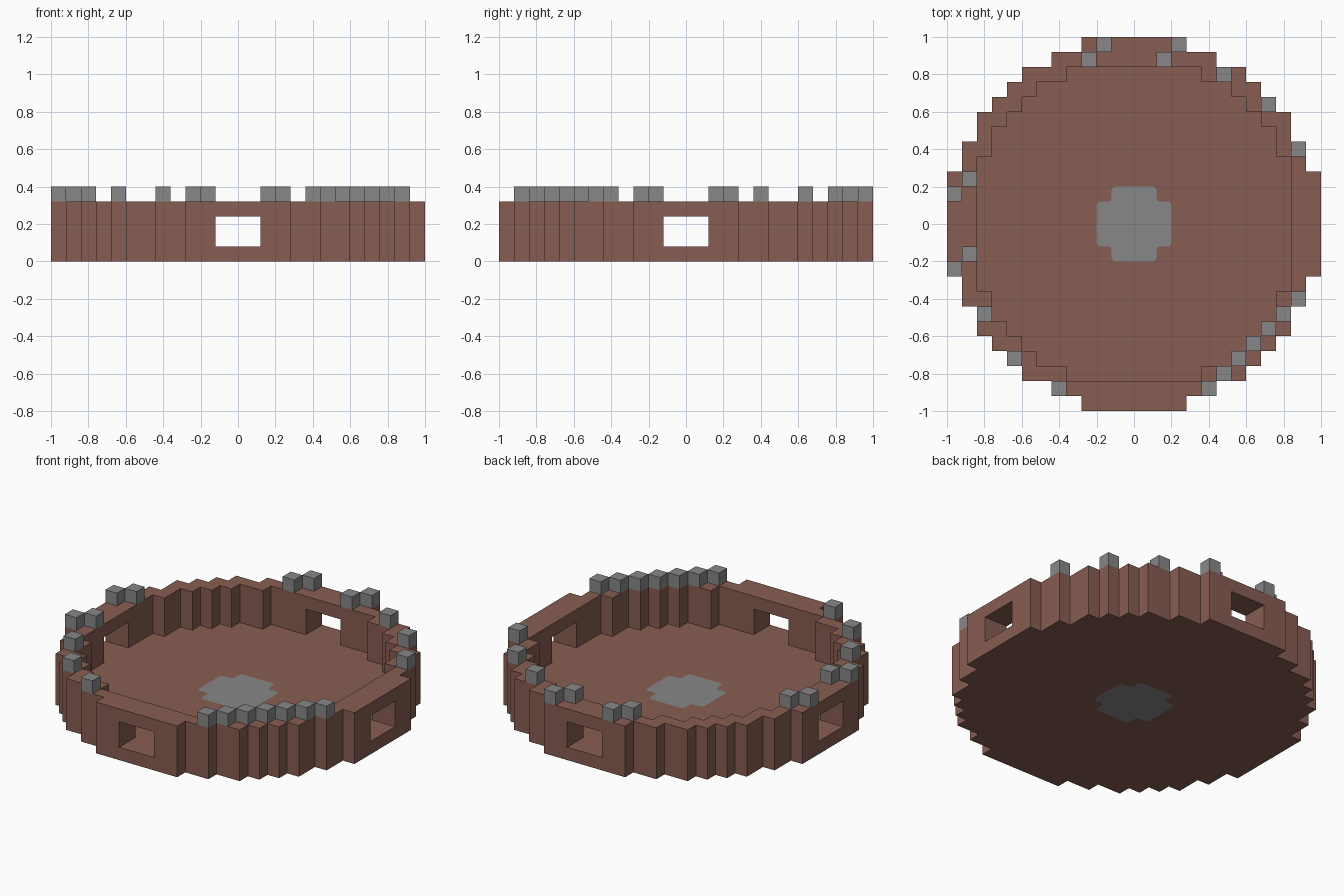
import bpy, bmesh
from mathutils import Vector

U = 0.08            # size of one block
OUTER, INNER = 156, 120   # squared radii, in blocks

cube = bpy.data.objects.get("Cube")
if cube:
    bpy.data.objects.remove(cube, do_unlink=True)


def material(name, rgb):
    m = bpy.data.materials.new(name)
    m.use_nodes = True
    m.diffuse_color = (*rgb, 1)
    bsdf = m.node_tree.nodes["Principled BSDF"]
    bsdf.inputs["Base Color"].default_value = (*rgb, 1)
    bsdf.inputs["Roughness"].default_value = 0.9
    return m


brown = material("brown stone", (0.243, 0.110, 0.084))
grey = material("grey stone", (0.243, 0.243, 0.243))


def blocks(name, cells, mat, round_corners=0):
    """Join blocks into one shell that keeps only the exposed faces."""
    cells = set(cells)
    bm = bmesh.new()
    for cell in cells:
        centre = Vector(cell) + Vector((0, 0, 0.5))
        for axis in range(3):
            for sign in (-1, 1):
                n = Vector((0, 0, 0))
                n[axis] = sign
                if tuple(int(c + d) for c, d in zip(cell, n)) in cells:
                    continue
                a = Vector((0, 0, 0))
                a[(axis + 1) % 3] = 0.5
                b = n.cross(a)
                mid = centre + n / 2
                corners = (mid - a - b, mid + a - b, mid + a + b, mid - a + b)
                bm.faces.new([bm.verts.new(p * U) for p in corners])
    bmesh.ops.remove_doubles(bm, verts=bm.verts[:], dist=0.001)
    bmesh.ops.dissolve_limit(bm, angle_limit=0.01, verts=bm.verts[:], edges=bm.edges[:])
    if round_corners:
        upright = [e for e in bm.edges if abs(e.verts[0].co.z - e.verts[1].co.z) > U / 2]
        bmesh.ops.bevel(bm, geom=upright, offset=round_corners, segments=3,
                        profile=0.5, affect='EDGES')
    mesh = bpy.data.meshes.new(name)
    bm.to_mesh(mesh)
    bm.free()
    mesh.materials.append(mat)
    ob = bpy.data.objects.new(name, mesh)
    bpy.context.collection.objects.link(ob)
    return ob


# Round floor with a ring wall, pierced by one window on each side
span = range(-12, 13)
disc = [(i, j) for i in span for j in span if i * i + j * j <= OUTER]
ring = [(i, j) for i, j in disc if i * i + j * j > INNER]
body_cells = [(i, j, 0) for i, j in disc]
body_cells += [(i, j, k) for i, j in ring for k in (1, 2, 3)
               if k == 3 or min(abs(i), abs(j)) > 1]
body = blocks("floor_and_ring_wall", body_cells, brown)

# Grey cross-shaped inlay, let flush into the floor
patch = [(i, j, 0) for i, j in disc if i * i + j * j <= 5]
inlay = blocks("floor_inlay", patch, grey, 0.02)

cutter = inlay.copy()
cutter.name = "inlay_cutter"
cutter.hide_render = True
cutter.scale.z = 2
cutter.location.z = -U / 2
bpy.context.collection.objects.link(cutter)
cut = body.modifiers.new("inlay_hole", 'BOOLEAN')
cut.operation = 'DIFFERENCE'
cut.solver = 'EXACT'
cut.object = cutter
bpy.context.view_layer.objects.active = body
bpy.ops.object.modifier_apply(modifier=cut.name)
bpy.data.objects.remove(cutter, do_unlink=True)
while len(body.data.materials) > 1:
    body.data.materials.pop(index=len(body.data.materials) - 1)
for face in body.data.polygons:
    face.material_index = 0

# Grey blocks along the top of the wall
back = [(-3, 11), (-2, 12), (2, 11), (3, 12), (6, 10), (9, 8), (11, 5)]
right = [(-12, 2), (-11, 3), (-11, -2), (-12, -3), (-10, -6), (-8, -9), (-5, -11)]
front_left = [(5, -11), (6, -10), (7, -9), (8, -8), (9, -7), (10, -6), (11, -5)]
for side, spots in (("back", back), ("right", right), ("front_left", front_left)):
    for n, (i, j) in enumerate(spots, 1):
        blocks(f"{side}_battlement_{n}", [(i, j, 4)], grey)
